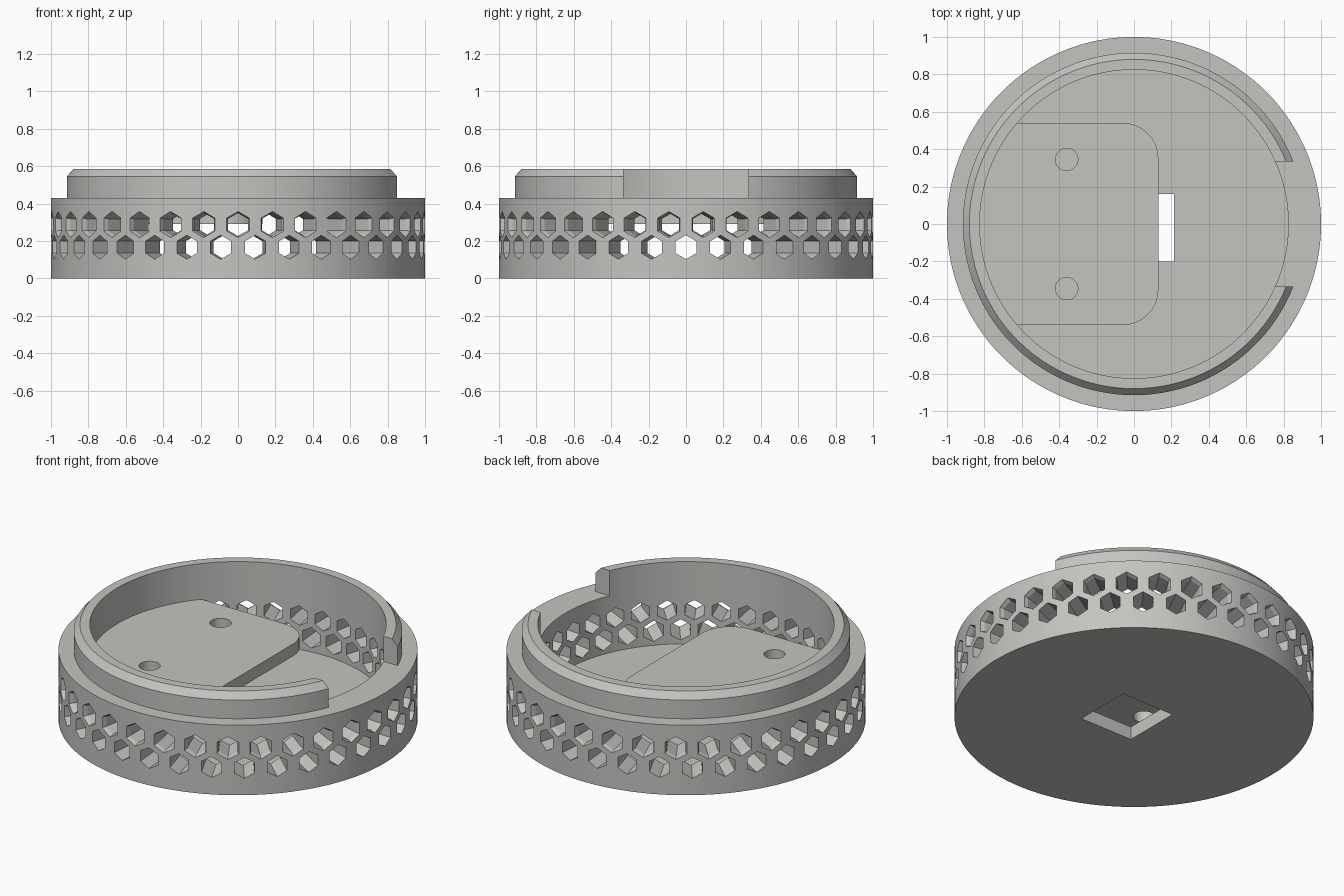
import bpy, bmesh, math
from mathutils import Vector

if "Cube" in bpy.data.objects:
    bpy.data.objects.remove(bpy.data.objects["Cube"])

SEG = 180
grey = bpy.data.materials.new("warm_grey")
grey.diffuse_color = (0.55, 0.55, 0.53, 1)
grey.use_nodes = True
grey.node_tree.nodes["Principled BSDF"].inputs["Base Color"].default_value = grey.diffuse_color


def make(name, bm):
    bmesh.ops.recalc_face_normals(bm, faces=bm.faces)
    mesh = bpy.data.meshes.new(name)
    bm.to_mesh(mesh)
    bm.free()
    ob = bpy.data.objects.new(name, mesh)
    mesh.materials.append(grey)
    bpy.context.collection.objects.link(ob)
    return ob


def loft(bm, rings):
    """Closed solid through rings of equal point count."""
    loops = [[bm.verts.new(p) for p in ring] for ring in rings]
    n = len(loops[0])
    for a, b in zip(loops, loops[1:]):
        for i in range(n):
            j = (i + 1) % n
            bm.faces.new((a[i], a[j], b[j], b[i]))
    bm.faces.new(loops[0][::-1])
    bm.faces.new(loops[-1])


def circle(r, z, n=SEG, cx=0, cy=0):
    return [(cx + r * math.cos(2 * math.pi * i / n),
             cy + r * math.sin(2 * math.pi * i / n), z) for i in range(n)]


def box(bm, x0, x1, y0, y1, z0, z1):
    loft(bm, [[(x0, y0, z), (x1, y0, z), (x1, y1, z), (x0, y1, z)] for z in (z0, z1)])


def cut(ob, bm):
    cutter = make("cutter", bm)
    cutter.hide_render = True
    mod = ob.modifiers.new("cut", 'BOOLEAN')
    mod.operation = 'DIFFERENCE'
    mod.solver = 'EXACT'
    mod.object = cutter
    bpy.context.view_layer.objects.active = ob
    bpy.ops.object.modifier_apply(modifier=mod.name)
    bpy.data.objects.remove(cutter)


def hex_tunnel(bm, angle, z, stations):
    """Radial hexagonal prism; stations are (distance, hex radius)."""
    out = Vector((math.cos(angle), math.sin(angle), 0))
    side = Vector((-out.y, out.x, 0))
    rings = []
    for d, r in stations:
        rings.append([out * d + side * (r * math.sin(k * math.pi / 3))
                      + Vector((0, 0, z + r * math.cos(k * math.pi / 3))) for k in range(6)])
    loft(bm, rings)


# Round cup with stepped, chamfered lip
profile = [(1, 0), (1, 0.43), (0.915, 0.43), (0.915, 0.545),
           (0.88, 0.585), (0.825, 0.585), (0.825, 0.08)]
bm = bmesh.new()
loft(bm, [circle(r, z) for r, z in profile])
housing = make("housing", bm)

# Two staggered rows of hexagonal vents, upper row with flared mouths
COUNT = 34
bm = bmesh.new()
for i in range(COUNT):
    step = 2 * math.pi / COUNT
    hex_tunnel(bm, i * step, 0.167, [(0.72, 0.064), (1.04, 0.064)])
    hex_tunnel(bm, (i + 0.5) * step, 0.288,
               [(0.72, 0.061), (0.975, 0.061), (0.998, 0.07), (1.04, 0.07)])
cut(housing, bm)

# Gap in the lip and square opening in the floor
bm = bmesh.new()
box(bm, 0.5, 1.1, -0.335, 0.335, 0.43, 0.7)
box(bm, -0.145, 0.215, -0.2, 0.16, -0.1, 0.2)
cut(housing, bm)

# Raised shelf with rounded free corners, joined to the wall
R, W, X, C = 0.828, 0.54, 0.13, 0.19
a0 = math.asin(W / R)
outline = []
for i in range(41):
    a = math.pi - a0 + 2 * a0 * i / 40
    outline.append((R * math.cos(a), R * math.sin(a)))
for sy, start in ((-1, -math.pi / 2), (1, 0)):
    for i in range(17):
        a = start + math.pi / 2 * i / 16
        outline.append((X - C + C * math.cos(a), sy * (W - C) + C * math.sin(a)))
bm = bmesh.new()
loft(bm, [[(x, y, z) for x, y in outline] for z in (0.29, 0.365)])
shelf = make("shelf", bm)

# Screw holes in the shelf
bm = bmesh.new()
for y in (-0.345, 0.345):
    loft(bm, [circle(0.06, z, 48, -0.36, y) for z in (0.2, 0.45)])
cut(shelf, bm)
